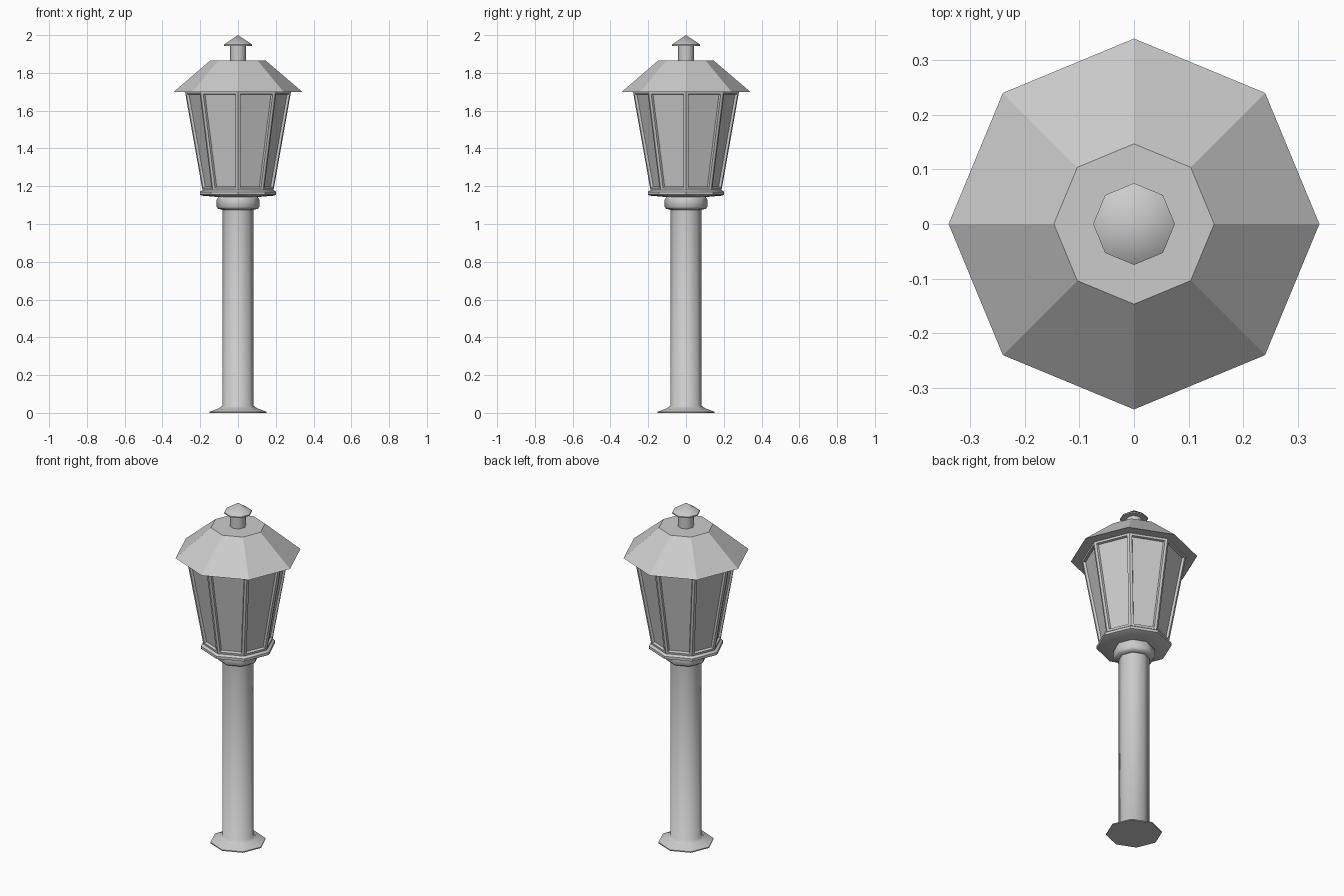
import bpy, bmesh, math

if "Cube" in bpy.data.objects:
    bpy.data.objects.remove(bpy.data.objects["Cube"])

SIDES = 8


def lathe(name, profile, smooth=None, panels=None):
    """Eight-sided closed turning from (radius, z) points; panels = band index to inset."""
    bm = bmesh.new()
    rings = []
    for r, z in profile:
        rings.append([bm.verts.new((r * math.cos(math.tau * i / SIDES),
                                    r * math.sin(math.tau * i / SIDES), z))
                      for i in range(SIDES)])
    bands = []
    for a, b in zip(rings, rings[1:]):
        bands.append([bm.faces.new((a[i], a[(i + 1) % SIDES], b[(i + 1) % SIDES], b[i]))
                      for i in range(SIDES)])
    bm.faces.new(rings[0][::-1])
    bm.faces.new(rings[-1])
    bm.normal_update()
    if panels is not None:
        # frame border, then a stepped-back pane
        bmesh.ops.inset_individual(bm, faces=bands[panels], thickness=0.014, use_even_offset=True)
        bmesh.ops.inset_individual(bm, faces=bands[panels], thickness=0.005, depth=-0.012,
                                   use_even_offset=True)
    bmesh.ops.remove_doubles(bm, verts=bm.verts, dist=0.0001)
    mesh = bpy.data.meshes.new(name)
    bm.to_mesh(mesh)
    bm.free()
    ob = bpy.data.objects.new(name, mesh)
    bpy.context.collection.objects.link(ob)
    if smooth:
        bpy.ops.object.select_all(action='DESELECT')
        ob.select_set(True)
        bpy.context.view_layer.objects.active = ob
        bpy.ops.object.shade_smooth_by_angle(angle=math.radians(smooth))
    return ob


# Post with flared foot
lathe("post", [(0.15, 0), (0.15, 0.006), (0.10, 0.025), (0.083, 0.038), (0.083, 1.09)], 60)

# Rounded collar under the lantern
lathe("collar", [(0.083, 1.075), (0.105, 1.08), (0.113, 1.09), (0.113, 1.13),
                 (0.105, 1.142), (0.09, 1.148)], 60)

# Tray carrying the lantern
lathe("lantern_tray", [(0.11, 1.143), (0.19, 1.15), (0.202, 1.155),
                       (0.202, 1.17), (0.188, 1.18)], 30)

# Tapered lantern with framed panes
lathe("lantern_body", [(0.188, 1.178), (0.281, 1.702)], panels=0)

# Roof
lathe("roof", [(0.34, 1.70), (0.147, 1.865)])

# Chimney and its pointed cap
lathe("chimney", [(0.043, 1.86), (0.043, 1.95)], 60)
lathe("chimney_cap", [(0.075, 1.943), (0.075, 1.95), (0.00001, 2.0)], 50)
